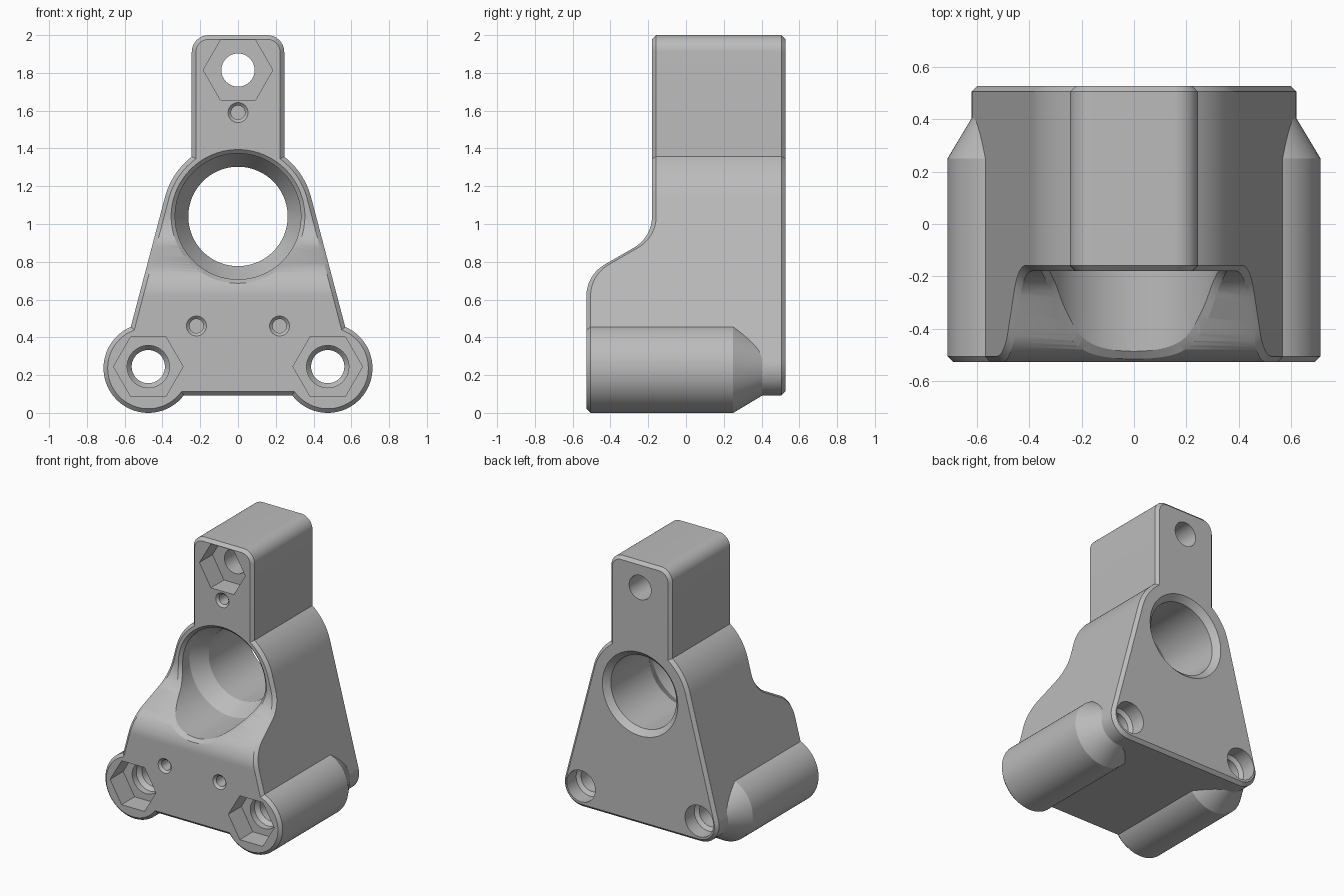
import bpy, bmesh
from math import sin, cos, pi, sqrt, atan2, acos, hypot, radians
from mathutils import Vector

cube = bpy.data.objects.get("Cube")
if cube:
    bpy.data.objects.remove(cube, do_unlink=True)

FRONT, STEP, BACK = -0.527, -0.18, 0.527    # main y levels
CH = 0.022                                  # edge chamfer
BX, BZ, BR, SR = 0.475, 0.237, 0.237, 0.145 # boss centre, boss and corner radii
HZ, HR = 1.04, 0.40                         # large bore housing
TW, TR = 0.245, 0.09                        # tab half width and corner radius
R = 0.19                                    # blend radius of the front step

grey = bpy.data.materials.new("plain grey")
grey.use_nodes = True
grey.diffuse_color = (0.5, 0.5, 0.5, 1)
grey.node_tree.nodes["Principled BSDF"].inputs["Base Color"].default_value = (0.5, 0.5, 0.5, 1)


def front_y(z):
    """Front surface: low block, S-shaped slope, set-back upper part."""
    z0 = 0.62
    z1 = z0 + R * sin(pi / 3)
    y1, y2 = FRONT + R / 2, STEP - R / 2
    z2 = z1 + (y2 - y1) * 0.577
    z3 = z2 + R * sin(pi / 3)
    if z <= z0:
        return FRONT
    if z <= z1:
        return FRONT + R - sqrt(R * R - (z - z0) ** 2)
    if z <= z2:
        return y1 + (z - z1) / 0.577
    if z <= z3:
        return STEP - R + sqrt(R * R - (z3 - z) ** 2)
    return STEP


def finish(bm, name):
    bmesh.ops.recalc_face_normals(bm, faces=bm.faces)
    mesh = bpy.data.meshes.new(name)
    bm.to_mesh(mesh)
    bm.free()
    mesh.materials.append(grey)
    obj = bpy.data.objects.new(name, mesh)
    bpy.context.collection.objects.link(obj)
    return obj


def lathe(name, x, z, profile, sides=72):
    """Closed solid of rings (y, radius) along y; y may be a function of z."""
    bm = bmesh.new()
    rings = []
    for y, r in profile:
        ring = []
        for k in range(sides):
            a = 2 * pi * k / sides
            pz = z + r * sin(a)
            ring.append(bm.verts.new((x + r * cos(a), y(pz) if callable(y) else y, pz)))
        rings.append(ring)
    for a, b in zip(rings, rings[1:]):
        for k in range(sides):
            n = (k + 1) % sides
            bm.faces.new((a[k], a[n], b[n], b[k]))
    bm.faces.new(rings[0])
    bm.faces.new(rings[-1])
    return finish(bm, name)


def arc(cx, cz, r, a0, a1, n):
    return [Vector((cx + r * cos(a0 + (a1 - a0) * i / n),
                    cz + r * sin(a0 + (a1 - a0) * i / n))) for i in range(n + 1)]


def half_outline():
    """Right half of the plate outline, bottom to top."""
    dx, dz = -BX, HZ - BZ
    tangent = atan2(dz, dx) - acos((SR - HR) / hypot(dx, dz))
    low = arc(BX, BZ, SR, -pi / 2, tangent, 14)
    high = arc(0, HZ, HR, tangent, acos(TW / HR), 14)
    line = [low[-1].lerp(high[0], i / 60) for i in range(1, 60)]
    return low + line + high + arc(TW - TR, 2 - TR, TR, 0, pi / 2, 10)


def inset(points, d):
    """Offset the half outline inward with mitred corners."""
    ext = [Vector((0, points[0].y))] + points + [Vector((0, points[-1].y))]
    result = []
    for a, b, c in zip(ext, ext[1:], ext[2:]):
        u, v = (b - a).normalized(), (c - b).normalized()
        n1, n2 = Vector((-u.y, u.x)), Vector((-v.y, v.x))
        result.append(b + (n1 + n2) * d / (1 + n1.dot(n2)))
    return result


def build_body():
    outer = half_outline()
    inner = inset(outer, CH)
    bm = bmesh.new()
    rows = []
    for p, q in zip(outer, inner):
        section = [(q.x, front_y(q.y), q.y), (p.x, front_y(p.y) + CH, p.y),
                   (p.x, BACK - CH, p.y), (q.x, BACK, q.y)]
        section += [(-x, y, z) for x, y, z in reversed(section)]
        rows.append([bm.verts.new(v) for v in section])
    for a, b in zip(rows, rows[1:]):
        for k in range(8):
            n = (k + 1) % 8
            bm.faces.new((a[k], a[n], b[n], b[k]))
    # bottom and top: chamfer, flat, chamfer
    for r in (rows[0], rows[-1]):
        for k in range(3):
            bm.faces.new((r[k], r[k + 1], r[6 - k], r[7 - k]))
    return finish(bm, "bracket_body")


body = build_body()


def combine(tool, operation):
    mod = body.modifiers.new(operation, 'BOOLEAN')
    mod.operation, mod.solver, mod.object = operation, 'EXACT', tool
    bpy.context.view_layer.objects.active = body
    bpy.ops.object.modifier_apply(modifier=mod.name)
    bpy.data.objects.remove(tool, do_unlink=True)


# Round corner bosses, tapering into the plate at the back
for s in (-1, 1):
    combine(lathe("corner_boss", s * BX, BZ, [(FRONT, BR - CH), (FRONT + CH, BR),
            (0.25, BR), (0.42, 0.135)]), 'UNION')

# Large stepped bore with a rim chamfer following the front surface
combine(lathe("main_bore", 0, HZ, [(-0.8, 0.36), (front_y, 0.354),
        (lambda z: front_y(z) + 0.02, 0.333), (-0.08, 0.333), (0.04, 0.263),
        (BACK - 0.04, 0.263), (BACK + 0.01, 0.313)], 128), 'DIFFERENCE')


def hex_pocket(x, z, y):
    combine(lathe("nut_pocket", x, z, [(y - 0.1, 0.184), (y + 0.15, 0.184)], 6), 'DIFFERENCE')


def pilot_hole(x, z, y):
    combine(lathe("pilot_hole", x, z, [(y - 0.02, 0.073), (y + 0.016, 0.037),
            (y + 0.25, 0.037)], 32), 'DIFFERENCE')


# Top tab: nut pocket, bolt hole and pilot hole
hex_pocket(0, 1.815, STEP)
combine(lathe("top_bolt_hole", 0, 1.815, [(-0.3, 0.088), (0.6, 0.088)], 48), 'DIFFERENCE')
pilot_hole(0, 1.59, STEP)

# Lower corners: nut pockets, stepped bolt holes and pilot holes
for s in (-1, 1):
    hex_pocket(s * BX, 0.245, FRONT)
    combine(lathe("corner_bolt_hole", s * BX, 0.245, [(-0.45, 0.112), (-0.33, 0.112),
            (-0.30, 0.088), (0.40, 0.088), (0.42, 0.114), (0.6, 0.114)], 48), 'DIFFERENCE')
    pilot_hole(s * 0.22, 0.46, FRONT)

bpy.ops.object.select_all(action='DESELECT')
body.select_set(True)
bpy.context.view_layer.objects.active = body
bpy.ops.object.shade_smooth_by_angle(angle=radians(24))
